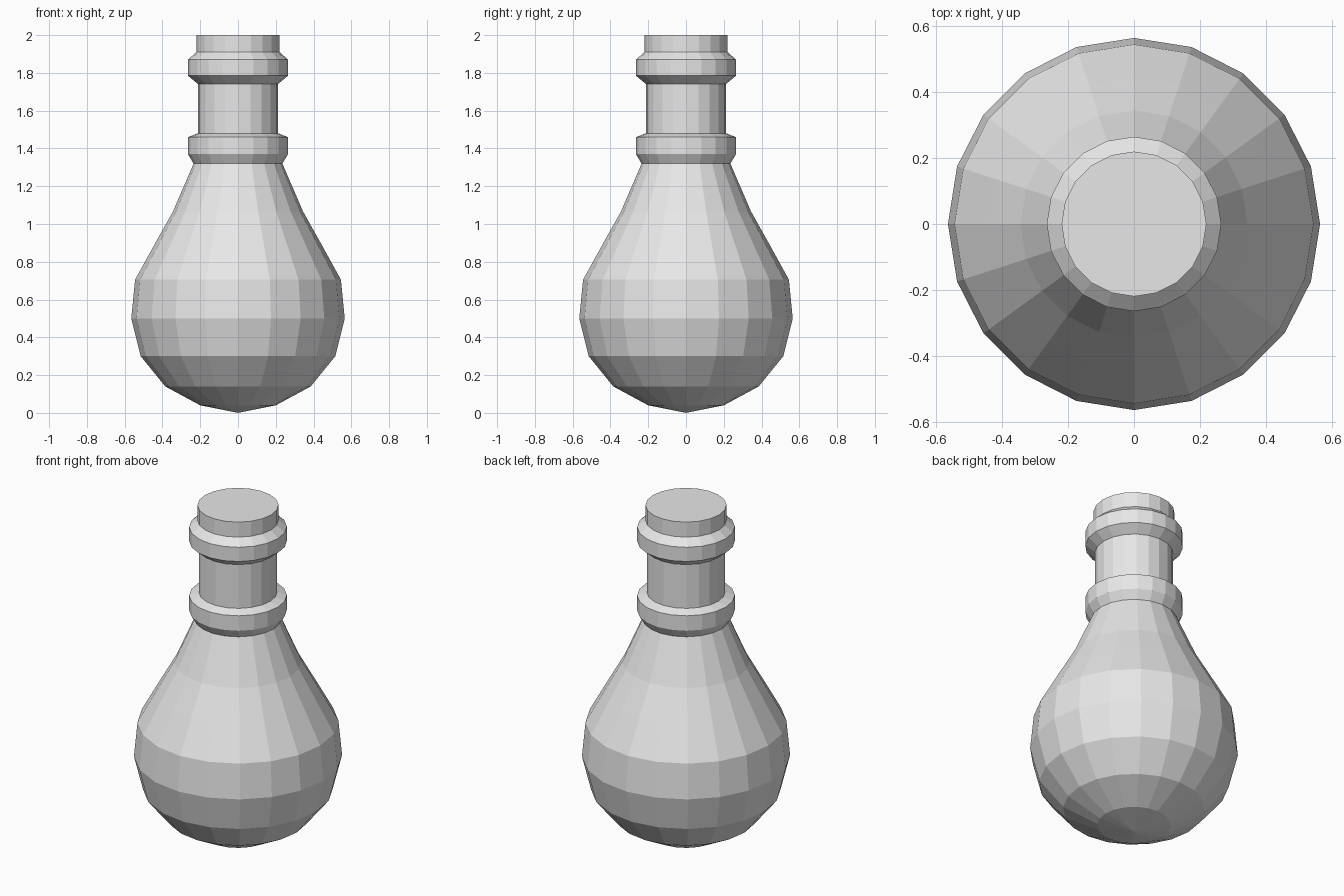
import bpy
import bmesh
from math import cos, sin, tau

cube = bpy.data.objects.get("Cube")
if cube:
    bpy.data.objects.remove(cube)

SIDES = 20

# One plain grey for the whole bottle
grey = bpy.data.materials.new("light_grey")
grey.use_nodes = True
colour = (0.8, 0.8, 0.8, 1.0)
grey.diffuse_color = colour
grey.node_tree.nodes["Principled BSDF"].inputs["Base Color"].default_value = colour


def lathe(name, profile):
    """Turn a (radius, height) profile around z, flat shaded, bottom to top."""
    bm = bmesh.new()
    rings = []
    for r, z in profile:
        if r == 0:
            rings.append([bm.verts.new((0, 0, z))] * SIDES)
        else:
            rings.append([bm.verts.new((r * cos(tau * i / SIDES), r * sin(tau * i / SIDES), z))
                          for i in range(SIDES)])
    for low, high in zip(rings, rings[1:]):
        for i in range(SIDES):
            j = (i + 1) % SIDES
            corners = dict.fromkeys((low[i], low[j], high[j], high[i]))
            bm.faces.new(list(corners))
    # Flat lid
    bm.faces.new(rings[-1])
    bmesh.ops.recalc_face_normals(bm, faces=bm.faces)
    mesh = bpy.data.meshes.new(name)
    bm.to_mesh(mesh)
    bm.free()
    mesh.materials.append(grey)
    obj = bpy.data.objects.new(name, mesh)
    bpy.context.collection.objects.link(obj)
    return obj


# Round body tapering up to the shoulder
body = [(0, 0), (0.2, 0.04), (0.385, 0.14), (0.515, 0.30), (0.565, 0.50),
        (0.545, 0.705), (0.443, 0.89), (0.345, 1.065), (0.235, 1.32)]
# Lower collar, neck, upper collar and stopper
lower_collar = [(0.265, 1.37), (0.265, 1.46), (0.213, 1.48)]
upper_collar = [(0.213, 1.742), (0.265, 1.785), (0.265, 1.87), (0.22, 1.91)]
stopper = [(0.22, 2.0)]

lathe("bottle", body + lower_collar + upper_collar + stopper)
